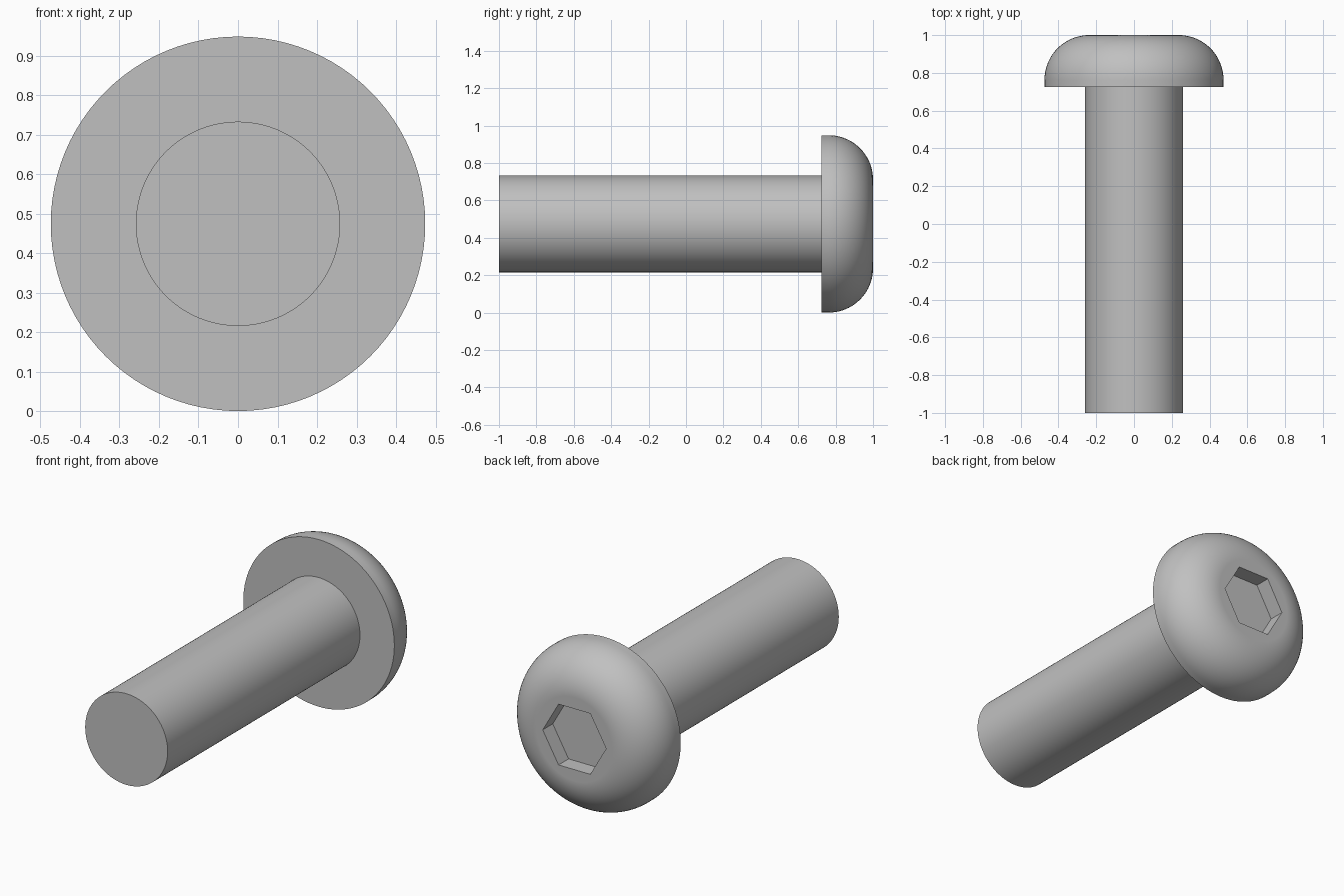
import bpy, bmesh
from math import pi, sin, cos, radians
from mathutils import Vector

cube = bpy.data.objects.get("Cube")
if cube:
    bpy.data.objects.remove(cube, do_unlink=True)

HEAD_R, SHAFT_R = 0.474, 0.2586
HEAD_BACK, FILLET = 0.724, 0.237
SOCKET_R, SOCKET_DEPTH = 0.199, 0.09
SEGMENTS, ARC_STEPS = 96, 20

# Steel material
steel = bpy.data.materials.new("steel_grey")
steel.use_nodes = True
colour = (0.53, 0.53, 0.53, 1)
steel.diffuse_color = colour
steel.node_tree.nodes["Principled BSDF"].inputs["Base Color"].default_value = colour

# Half profile (radius, y): shaft end, shaft, head underside, rounded head
profile = [(0, -1), (SHAFT_R, -1), (SHAFT_R, HEAD_BACK), (HEAD_R, HEAD_BACK)]
for i in range(ARC_STEPS + 1):
    a = pi / 2 * i / ARC_STEPS
    profile.append((HEAD_R - FILLET + FILLET * cos(a), 1 - FILLET + FILLET * sin(a)))
profile.append((0, 1))

# Lathe the profile round the y axis
bm = bmesh.new()
verts = [bm.verts.new((r, y, 0)) for r, y in profile]
edges = [bm.edges.new(pair) for pair in zip(verts, verts[1:])]
bmesh.ops.spin(bm, geom=verts + edges, cent=(0, 0, 0), axis=(0, 1, 0),
               angle=2 * pi, steps=SEGMENTS)
bmesh.ops.remove_doubles(bm, verts=bm.verts, dist=0.0001)
poles = [v for v in bm.verts if Vector((v.co.x, v.co.z)).length < 0.001]
bmesh.ops.dissolve_verts(bm, verts=poles)
bmesh.ops.recalc_face_normals(bm, faces=bm.faces)
mesh = bpy.data.meshes.new("screw_body")
bm.to_mesh(mesh)
bm.free()
mesh.materials.append(steel)
screw = bpy.data.objects.new("screw_body", mesh)
screw.location.z = HEAD_R
bpy.context.collection.objects.link(screw)

# Hexagonal socket cut into the head
bpy.ops.mesh.primitive_cylinder_add(vertices=6, radius=SOCKET_R, depth=SOCKET_DEPTH * 2,
                                    location=(0, 1, HEAD_R), rotation=(pi / 2, pi / 6, 0))
cutter = bpy.context.object
cutter.name = "socket_cutter"
cutter.hide_render = True
cutter.data.materials.append(steel)

bpy.ops.object.select_all(action='DESELECT')
screw.select_set(True)
bpy.context.view_layer.objects.active = screw
cut = screw.modifiers.new("socket", 'BOOLEAN')
cut.operation = 'DIFFERENCE'
cut.solver = 'EXACT'
cut.object = cutter
bpy.ops.object.modifier_apply(modifier=cut.name)
bpy.data.objects.remove(cutter, do_unlink=True)

# Smooth round surfaces, crisp edges and flat ends
bpy.ops.object.shade_smooth_by_angle(angle=radians(30))
weighted = screw.modifiers.new("weighted_normals", 'WEIGHTED_NORMAL')
weighted.keep_sharp = True
